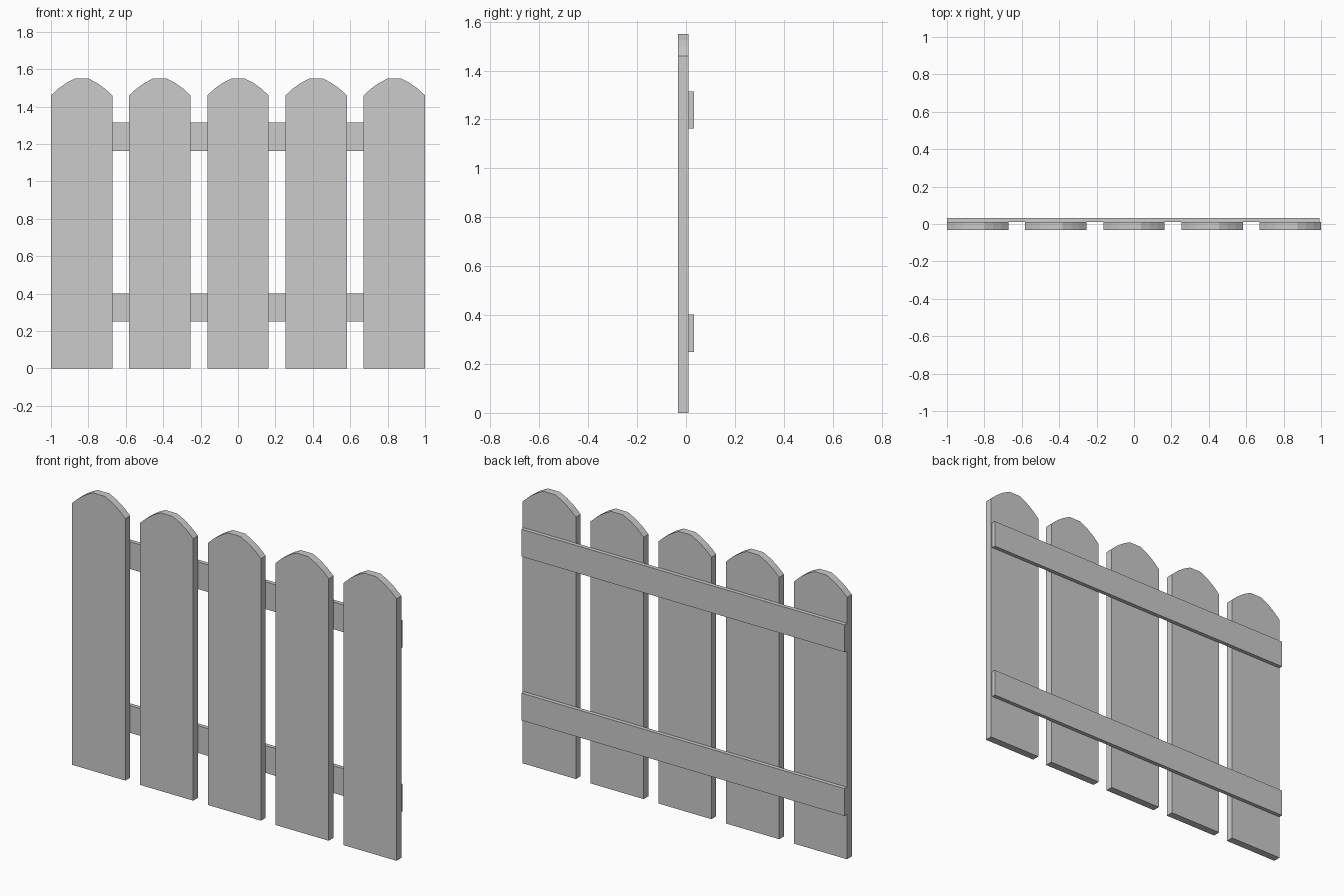
import bpy, bmesh

if "Cube" in bpy.data.objects:
    bpy.data.objects.remove(bpy.data.objects["Cube"])

FRONT, JOINT, BACK = -0.032, 0.010, 0.032   # y of plank front, plank/rail contact, rail back


def extruded(name, profile, y0, y1, x=0.0):
    """Extrude an x-z outline from y0 back to y1."""
    bm = bmesh.new()
    face = bm.faces.new([bm.verts.new((px, y0, pz)) for px, pz in profile])
    res = bmesh.ops.extrude_face_region(bm, geom=[face])
    verts = [g for g in res["geom"] if isinstance(g, bmesh.types.BMVert)]
    bmesh.ops.translate(bm, verts=verts, vec=(0, y1 - y0, 0))
    bmesh.ops.recalc_face_normals(bm, faces=bm.faces[:])
    mesh = bpy.data.meshes.new(name)
    bm.to_mesh(mesh)
    bm.free()
    obj = bpy.data.objects.new(name, mesh)
    obj.location.x = x
    bpy.context.collection.objects.link(obj)
    return obj


# Picket outline: right half, mirrored for the left
half = [(0.164, 0.0), (0.164, 1.46), (0.125, 1.496), (0.083, 1.526), (0.037, 1.55)]
outline = half + [(-x, z) for x, z in reversed(half)]

# Five round-topped pickets
for i in range(5):
    extruded(f"picket_{i + 1}", outline, FRONT, JOINT, (i - 2) * 0.418)

# Two horizontal rails behind the pickets
for name, z0, z1 in (("lower_rail", 0.25, 0.402), ("upper_rail", 1.163, 1.315)):
    extruded(name, [(-1.0, z0), (0.992, z0), (0.992, z1), (-1.0, z1)], JOINT, BACK)
